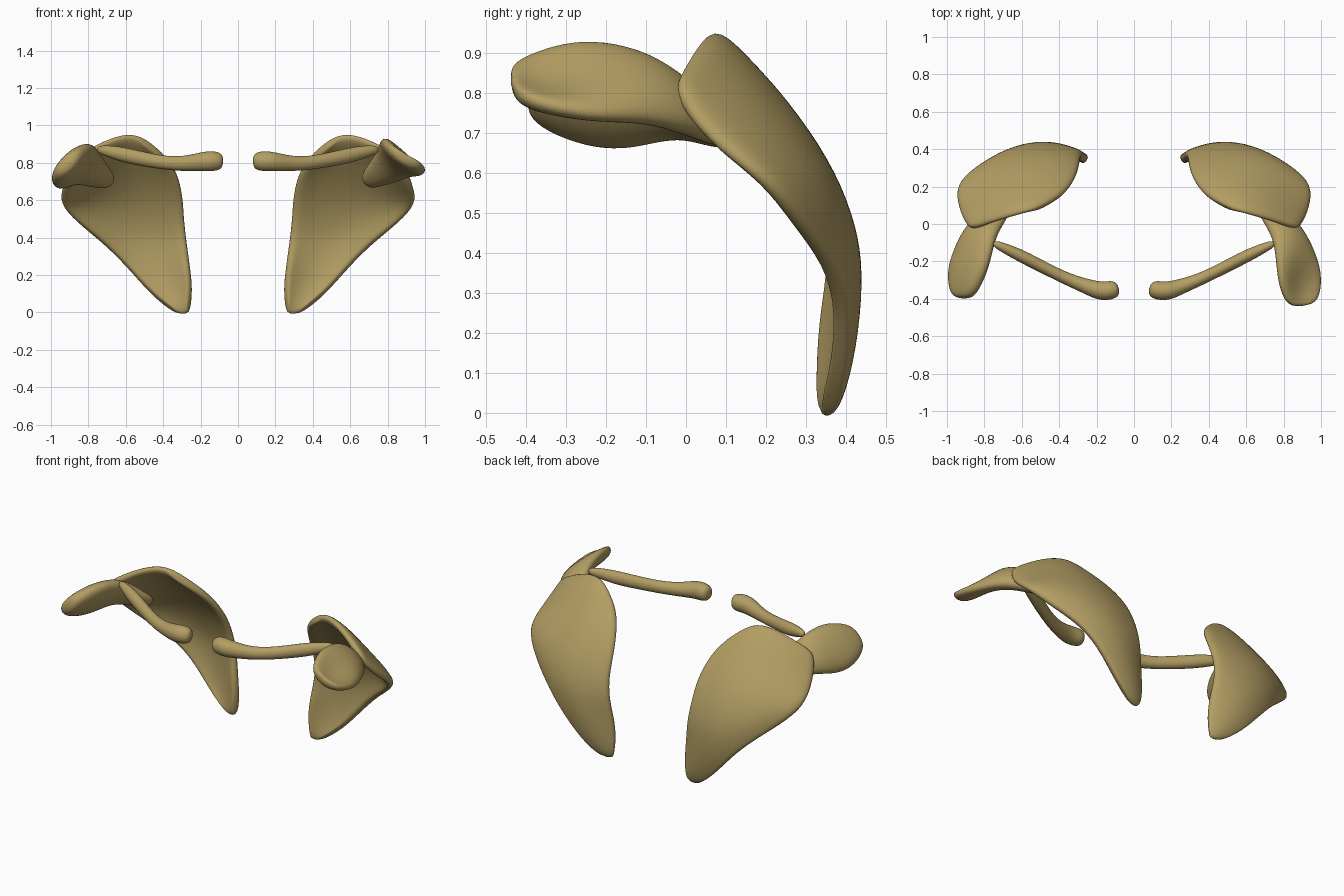
import bpy, bmesh, math
from mathutils import Vector

if "Cube" in bpy.data.objects:
    bpy.data.objects.remove(bpy.data.objects["Cube"])

bone = bpy.data.materials.new("bone")
bone.diffuse_color = (0.45, 0.34, 0.125, 1)
bone.use_nodes = True
bone.node_tree.nodes["Principled BSDF"].inputs["Base Color"].default_value = bone.diffuse_color


def finish(name, bm, levels, thickness=0):
    bmesh.ops.recalc_face_normals(bm, faces=bm.faces[:])
    me = bpy.data.meshes.new(name)
    bm.to_mesh(me)
    bm.free()
    for p in me.polygons:
        p.use_smooth = True
    me.materials.append(bone)
    ob = bpy.data.objects.new(name, me)
    bpy.context.collection.objects.link(ob)
    if thickness:
        m = ob.modifiers.new("thick", 'SOLIDIFY')
        m.thickness, m.offset = thickness, 0
    m = ob.modifiers.new("smooth", 'SUBSURF')
    m.levels = m.render_levels = levels
    return ob


def loft(name, sections, side=1, n=12):
    """Sections: x, y, z, half width, half thickness, tilt in degrees, hollow."""
    bm = bmesh.new()
    rings = []
    pts = [Vector(s[:3]) for s in sections]
    last = Vector((1, 0, 0))
    for i, (x, y, z, w, t, tilt, hollow) in enumerate(sections):
        d = (pts[min(i + 1, len(pts) - 1)] - pts[max(i - 1, 0)]).normalized()
        u = d.cross(Vector((0, 0, 1))).normalized()
        if u.dot(last) < 0:
            u = -u
        last = u
        v = u.cross(d)
        if v.z < 0:
            v = -v
        a = math.radians(tilt)
        wide, thin = u * math.cos(a) + v * math.sin(a), v * math.cos(a) - u * math.sin(a)
        ring = []
        for k in range(n):
            th = 2 * math.pi * k / n
            h = t * math.sin(th)
            if h > 0:
                h *= 1 - hollow * math.sin(th) ** 2
            p = pts[i] + wide * w * math.cos(th) + thin * h
            ring.append(bm.verts.new((p.x * side, p.y, p.z)))
        rings.append(ring)
    for a, b in zip(rings, rings[1:]):
        for k in range(n):
            bm.faces.new((a[k], a[(k + 1) % n], b[(k + 1) % n], b[k]))
    bm.faces.new(rings[0])
    bm.faces.new(rings[-1])
    return finish(name, bm, 2)


# Shoulder blade rows from lower tip to top: inner edge, middle, outer edge
blade_rows = [
    ((.265, .345, .0), (.29, .348, -.012), (.33, .352, .0)),
    ((.250, .342, .12), (.35, .385, .10), (.455, .380, .09)),
    ((.265, .350, .25), (.42, .412, .25), (.59, .395, .25)),
    ((.285, .375, .38), (.51, .420, .38), (.71, .360, .37)),
    ((.300, .355, .50), (.60, .390, .49), (.85, .275, .48)),
    ((.305, .305, .62), (.64, .330, .62), (.945, .205, .58)),
    ((.335, .22, .75), (.64, .225, .755), (.925, .085, .67)),
    ((.405, .135, .845), (.65, .13, .86), (.89, .005, .76)),
    ((.52, .075, .925), (.64, .045, .94), (.86, -.025, .825)),
]


def shoulder_blade(name, side, cols=9):
    bm = bmesh.new()
    grid = []
    for row in blade_rows:
        a, b, c = map(Vector, row)
        line = []
        for k in range(cols):
            t = -0.02 + 1.04 * k / (cols - 1)
            p = a * (2 * (t - .5) * (t - 1)) + b * (4 * t * (1 - t)) + c * (2 * t * (t - .5))
            line.append(bm.verts.new((p.x * side, p.y, p.z)))
        grid.append(line)
    for r, s in zip(grid, grid[1:]):
        for k in range(cols - 1):
            bm.faces.new((r[k], r[k + 1], s[k + 1], s[k]))
    return finish(name, bm, 2, 0.05)


# Collar bone: knobbed inner end, slim outer end
collar = [
    (.080, -.345, .808, .030, .035, 0, 0),
    (.110, -.352, .809, .053, .055, 0, 0),
    (.175, -.362, .808, .054, .056, 0, 0),
    (.25, -.335, .798, .042, .045, 0, 0),
    (.35, -.298, .794, .034, .038, 0, 0),
    (.47, -.240, .812, .033, .039, 0, 0),
    (.60, -.172, .840, .036, .043, 0, 0),
    (.69, -.130, .862, .028, .033, 0, 0),
    (.755, -.100, .873, .018, .020, 0, 0),
]

# Shoulder sockets: the two differ slightly in tilt and height
right_socket = [
    (.685, .115, .690, .035, .025, -45, 0),
    (.715, .07, .715, .065, .040, -45, 0),
    (.80, -.01, .772, .100, .058, -45, 0),
    (.845, -.10, .815, .125, .060, -45, 0),
    (.872, -.20, .830, .148, .060, -42, .35),
    (.888, -.29, .833, .150, .062, -38, .9),
    (.898, -.385, .828, .120, .058, -32, 1.0),
    (.903, -.440, .825, .070, .038, -28, .3),
]
left_socket = [
    (.680, .115, .690, .035, .025, -45, 0),
    (.715, .07, .710, .065, .040, -45, 0),
    (.80, -.01, .765, .105, .058, -48, 0),
    (.84, -.09, .783, .135, .062, -50, 0),
    (.870, -.18, .780, .155, .065, -52, 0),
    (.897, -.26, .782, .148, .068, -50, .1),
    (.912, -.345, .790, .112, .060, -48, .2),
    (.918, -.400, .795, .060, .038, -45, .1),
]

for label, side, socket in (("right", 1, right_socket), ("left", -1, left_socket)):
    shoulder_blade(label + "_shoulder_blade", side)
    loft(label + "_collar_bone", collar, side)
    loft(label + "_shoulder_socket", socket, side)
